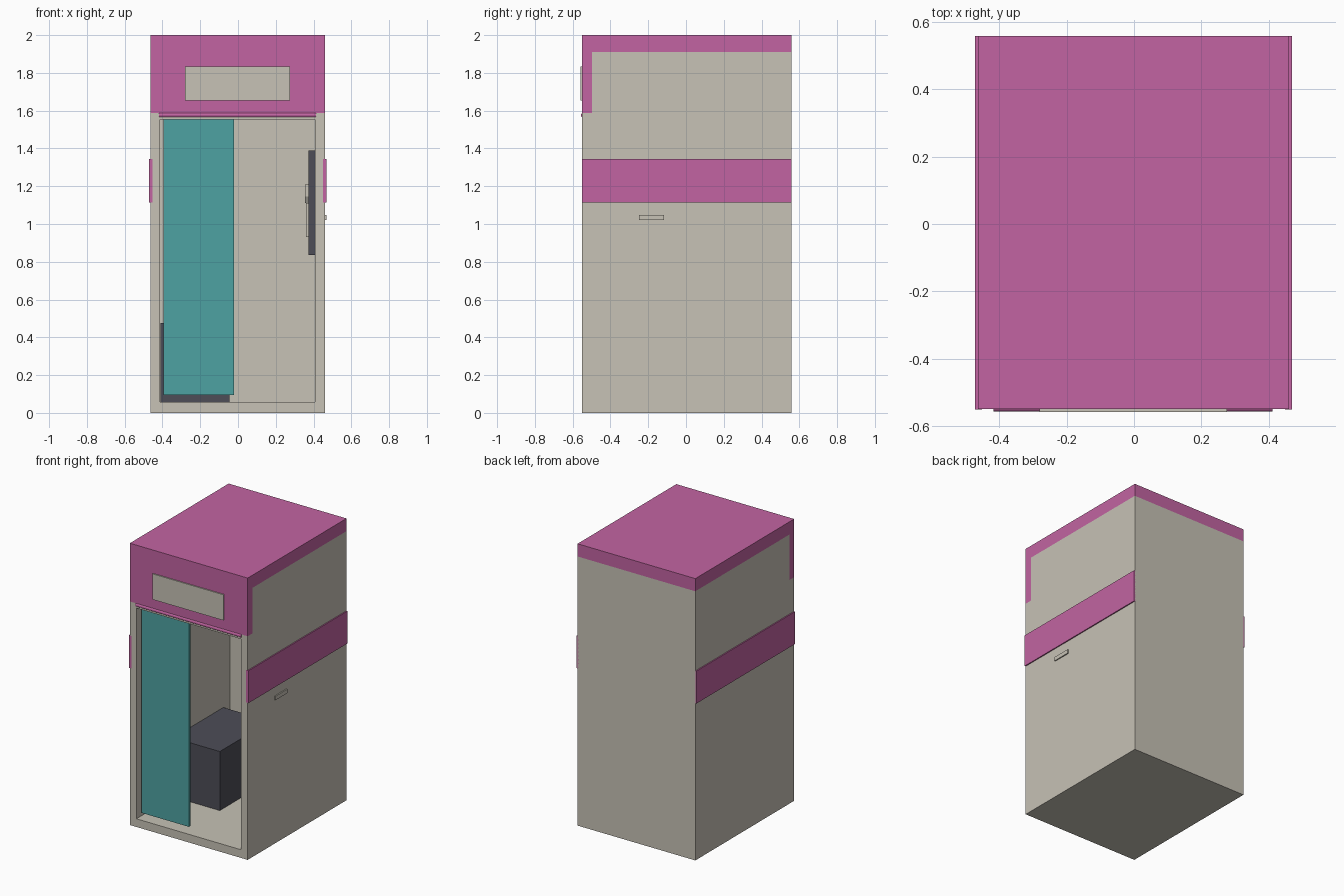
import bpy, bmesh, math
from mathutils import Vector

cube = bpy.data.objects.get("Cube")
if cube:
    bpy.data.objects.remove(cube, do_unlink=True)


def material(name, rgb):
    m = bpy.data.materials.new(name)
    m.use_nodes = True
    m.diffuse_color = (*rgb, 1)
    m.node_tree.nodes["Principled BSDF"].inputs["Base Color"].default_value = (*rgb, 1)
    return m


BEIGE = material("warm beige", (0.57, 0.54, 0.465))
PINK = material("pink", (0.54, 0.127, 0.36))
TEAL = material("teal", (0.076, 0.36, 0.36))
DARK = material("dark slate", (0.075, 0.075, 0.095))
GREY = material("mid grey", (0.25, 0.24, 0.21))


def finish(bm, name, *mats):
    mesh = bpy.data.meshes.new(name)
    bm.to_mesh(mesh)
    bm.free()
    for m in mats:
        mesh.materials.append(m)
    obj = bpy.data.objects.new(name, mesh)
    bpy.context.collection.objects.link(obj)
    return obj


def box_mesh(xs, ys, zs):
    bm = bmesh.new()
    bmesh.ops.create_cube(bm, size=1)
    for v in bm.verts:
        v.co = [lo + (c + 0.5) * (hi - lo) for c, (lo, hi) in zip(v.co, (xs, ys, zs))]
    return bm


def box(name, xs, ys, zs, mat):
    return finish(box_mesh(xs, ys, zs), name, mat)


LEFT, RIGHT, FRONT, BACK = -0.464, 0.461, -0.55, 0.558
IN_X, IN_Z, IN_BACK = (-0.412, 0.407), (0.058, 1.553), 0.5
CAP_Z, SIGN_Z, WRAP_Y = 1.91, 1.587, -0.497

# Cabin shell: cut lines for the painted header and the doorway
bm = box_mesh((LEFT, RIGHT), (FRONT, BACK), (0, 2))
cuts = [(2, z) for z in (*IN_Z, SIGN_Z, CAP_Z)] + [(0, x) for x in IN_X] + [(1, WRAP_Y)]
for axis, pos in cuts:
    normal = Vector((0, 0, 0))
    normal[axis] = 1
    bmesh.ops.bisect_plane(bm, geom=bm.verts[:] + bm.edges[:] + bm.faces[:],
                           plane_co=normal * pos, plane_no=normal)


def in_doorway(f):
    c = f.calc_center_median()
    return (c.y < FRONT + 0.001 and IN_X[0] < c.x < IN_X[1]
            and IN_Z[0] < c.z < IN_Z[1])


# Push the doorway inward to hollow out the room
door = [f for f in bm.faces if in_doorway(f)]
new = bmesh.ops.extrude_face_region(bm, geom=door)["geom"]
for v in (g for g in new if isinstance(g, bmesh.types.BMVert)):
    v.co.y = IN_BACK
old = [f for f in bm.faces if in_doorway(f) and abs(f.normal.y) > 0.9
       and all(v.co.y < FRONT + 0.001 for v in f.verts)]
if old:
    bmesh.ops.delete(bm, geom=old, context="FACES_ONLY")
bmesh.ops.recalc_face_normals(bm, faces=bm.faces[:])

# Header colour wraps the roof, the front and the front corners
for f in bm.faces:
    c = f.calc_center_median()
    f.material_index = int(c.z > CAP_Z or (c.z > SIGN_Z and c.y < WRAP_Y))
finish(bm, "cabin_shell", BEIGE, PINK)

# Outer trim
box("sign_panel", (-0.28, 0.276), (-0.558, FRONT), (1.653, 1.835), BEIGE)
box("right_side_band", (-0.472, -0.452), (FRONT - 0.0005, BACK), (1.115, 1.345), PINK)
box("left_side_band", (0.449, 0.469), (FRONT - 0.0005, BACK), (1.115, 1.345), PINK)
box("delivery_slot", (0.455, 0.469), (-0.249, -0.116), (1.02, 1.048), BEIGE)

# Curtain and its rail
bm = bmesh.new()
bmesh.ops.create_cone(bm, cap_ends=True, segments=12, radius1=0.012, radius2=0.012, depth=0.829)
rail = finish(bm, "curtain_rail", PINK)
rail.rotation_euler = (0, math.pi / 2, 0)
rail.location = (-0.0025, -0.545, 1.576)
box("curtain", (-0.394, -0.02), (-0.522, -0.502), (0.095, 1.553), TEAL)

# Room fittings
box("seat_block", (-0.411, -0.045), (-0.14, 0.423), (0.058, 0.477), DARK)
box("screen_panel", (0.373, 0.407), (-0.14, 0.42), (0.835, 1.39), DARK)
box("camera_housing", (0.354, 0.374), (0.06, 0.22), (1.145, 1.21), BEIGE)
box("camera_base", (0.354, 0.374), (0.06, 0.22), (1.11, 1.145), GREY)
box("control_plate", (0.359, 0.374), (0.02, 0.26), (0.93, 1.11), BEIGE)
